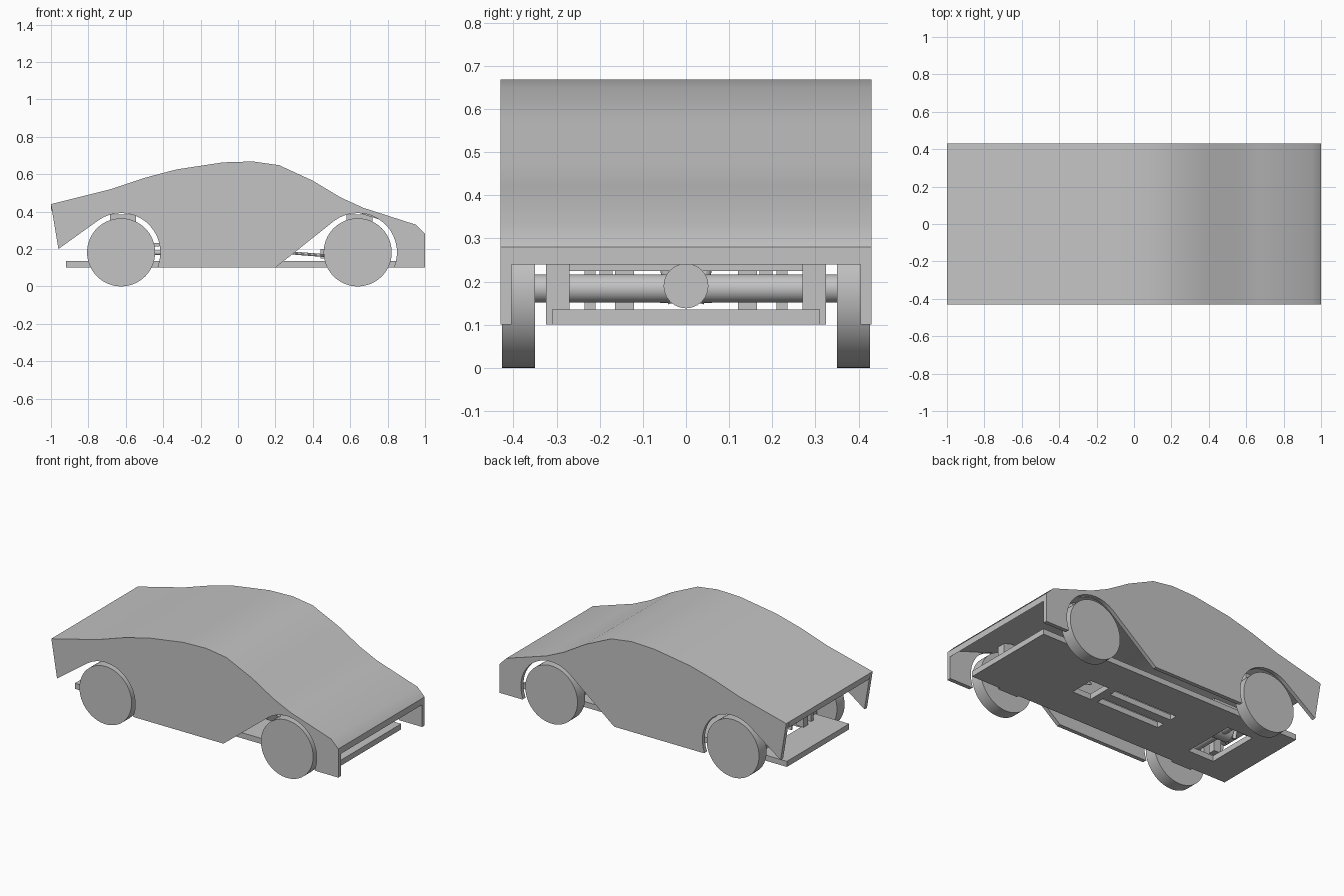
import bpy, bmesh, math
from mathutils import Vector

if "Cube" in bpy.data.objects:
    bpy.data.objects.remove(bpy.data.objects["Cube"], do_unlink=True)

grey = bpy.data.materials.new("plain grey")
grey.use_nodes = True
COL = (0.55, 0.55, 0.55, 1)
grey.diffuse_color = COL
grey.node_tree.nodes["Principled BSDF"].inputs["Base Color"].default_value = COL


def finish(name, bm, smooth=False):
    bmesh.ops.recalc_face_normals(bm, faces=bm.faces)
    mesh = bpy.data.meshes.new(name)
    bm.to_mesh(mesh)
    bm.free()
    mesh.materials.append(grey)
    ob = bpy.data.objects.new(name, mesh)
    bpy.context.collection.objects.link(ob)
    if smooth:
        bpy.ops.object.select_all(action="DESELECT")
        ob.select_set(True)
        bpy.context.view_layer.objects.active = ob
        bpy.ops.object.shade_smooth_by_angle(angle=math.radians(30))
    return ob


def extrude_profile(name, pts, y0, y1, smooth=False):
    """Prism from an x-z outline between two y positions."""
    bm = bmesh.new()
    face = bm.faces.new([bm.verts.new((x, y0, z)) for x, z in pts])
    out = bmesh.ops.extrude_face_region(bm, geom=[face])
    moved = [v for v in out["geom"] if isinstance(v, bmesh.types.BMVert)]
    bmesh.ops.translate(bm, verts=moved, vec=(0, y1 - y0, 0))
    bmesh.ops.triangulate(bm, faces=[f for f in bm.faces if len(f.verts) > 4])
    return finish(name, bm, smooth)


def box(name, x0, x1, y0, y1, z0, z1):
    return extrude_profile(name, [(x0, z0), (x1, z0), (x1, z1), (x0, z1)], y0, y1)


def rod(name, a, b, r, sides=24):
    a, b = Vector(a), Vector(b)
    bm = bmesh.new()
    bmesh.ops.create_cone(bm, cap_ends=True, segments=sides, radius1=r, radius2=r,
                          depth=(b - a).length)
    bm.transform((b - a).to_track_quat("Z", "Y").to_matrix().to_4x4())
    bmesh.ops.translate(bm, verts=bm.verts, vec=(a + b) / 2)
    return finish(name, bm, True)


def arch(cx, start):
    """Wheel arch points, running from rear to front over the wheel."""
    steps = 16
    angles = [math.radians(start + (-22 - start) * i / steps) for i in range(steps + 1)]
    return [(cx + 0.21 * math.cos(t), AXLE_Z + 0.21 * math.sin(t)) for t in angles]


AXLE_Z = 0.182
REAR_X, FRONT_X = -0.625, 0.64
HALF = 0.43
SKIN = 0.405

# Body shell: curved roof sheet and two side panels
roof = [(-1, .44), (-.68, .52), (-.5, .58), (-.33, .625), (-.08, .663), (.08, .668),
        (.22, .648), (.4, .565), (.55, .475), (.67, .42), (.95, .33), (1, .28)]
under = [(x, z - 0.035) for x, z in roof[:-1]] + [(1, .24)]
bm = bmesh.new()
rows = [[bm.verts.new((x, y, z)) for x, z in line]
        for line, y in ((roof, -SKIN), (roof, SKIN), (under, SKIN), (under, -SKIN))]
for a, b in zip(rows, rows[1:] + rows[:1]):
    for i in range(len(roof) - 1):
        bm.faces.new((a[i], a[i + 1], b[i + 1], b[i]))
for i in (0, -1):
    bm.faces.new([r[i] for r in rows])
finish("roof_sheet", bm, True)

side = ([(-.96, .2)] + arch(REAR_X, 125) + [(-.418, .1), (.2, .1)]
        + arch(FRONT_X, 127) + [(.84, .1), (1, .1)] + roof[::-1])
for label, s in (("right", -1), ("left", 1)):
    extrude_profile(label + "_side_panel", side, s * SKIN, s * HALF, True)

# Flat chassis tray with openings along the middle and over the rear axle
Z0, Z1 = 0.1, 0.135
box("tray_front", .38, .92, -.31, .31, Z0, Z1)
box("tray_middle", -.54, -.24, -.31, .31, Z0, Z1)
box("tray_rear", -.92, -.72, -.31, .31, Z0, Z1)
box("tray_centre_bar", -.24, .2, -.03, .03, Z0, Z1)
box("tray_crossbar", .2, .25, -.08, .08, Z0, Z1)
for s in (-1, 1):
    box("tray_rail", -.24, .38, s * .08, s * .31, Z0, Z1)
    box("tray_rear_rail", -.72, -.54, s * .17, s * .31, Z0, Z1)

# Wheels, axles and the supports around them
for label, cx in (("rear", REAR_X), ("front", FRONT_X)):
    rod(label + "_axle", (cx, -.36, .184), (cx, .36, .184), .033)
    rod(label + "_gear_housing", (cx - .06, 0, .19), (cx + .06, 0, .19), .052)
    box(label + "_crossbeam", cx - .06, cx - .02, -.27, .27, .225, .26)
    for s in (-1, 1):
        rod(label + "_wheel", (cx, s * .35, AXLE_Z), (cx, s * .426, AXLE_Z), AXLE_Z, 64)
        box(label + "_tower", cx - .06, cx + .08, s * .27, s * .325, Z0, .385)
        box(label + "_post", cx - .11, cx - .06, s * .12, s * .165, Z1, .26)
        box(label + "_thin_post", cx - .1, cx - .06, s * .21, s * .235, Z1, .26)
        rod(label + "_damper", (cx - .08, s * .03, .15), (cx - .08, s * .065, .3), .012, 12)

# Steering links and linkage block
box("steering_block", .44, .47, -.06, .06, .15, .2)
for s in (-1, 1):
    rod("steering_link", (.27, s * .05, .18), (.46, s * .11, .165), .008, 12)
    box("rear_arm", -.6, -.42, s * .17, s * .2, .212, .232)

# Drive shaft along the centre
rod("drive_shaft", (REAR_X, 0, .18), (.27, 0, .18), .012, 16)
